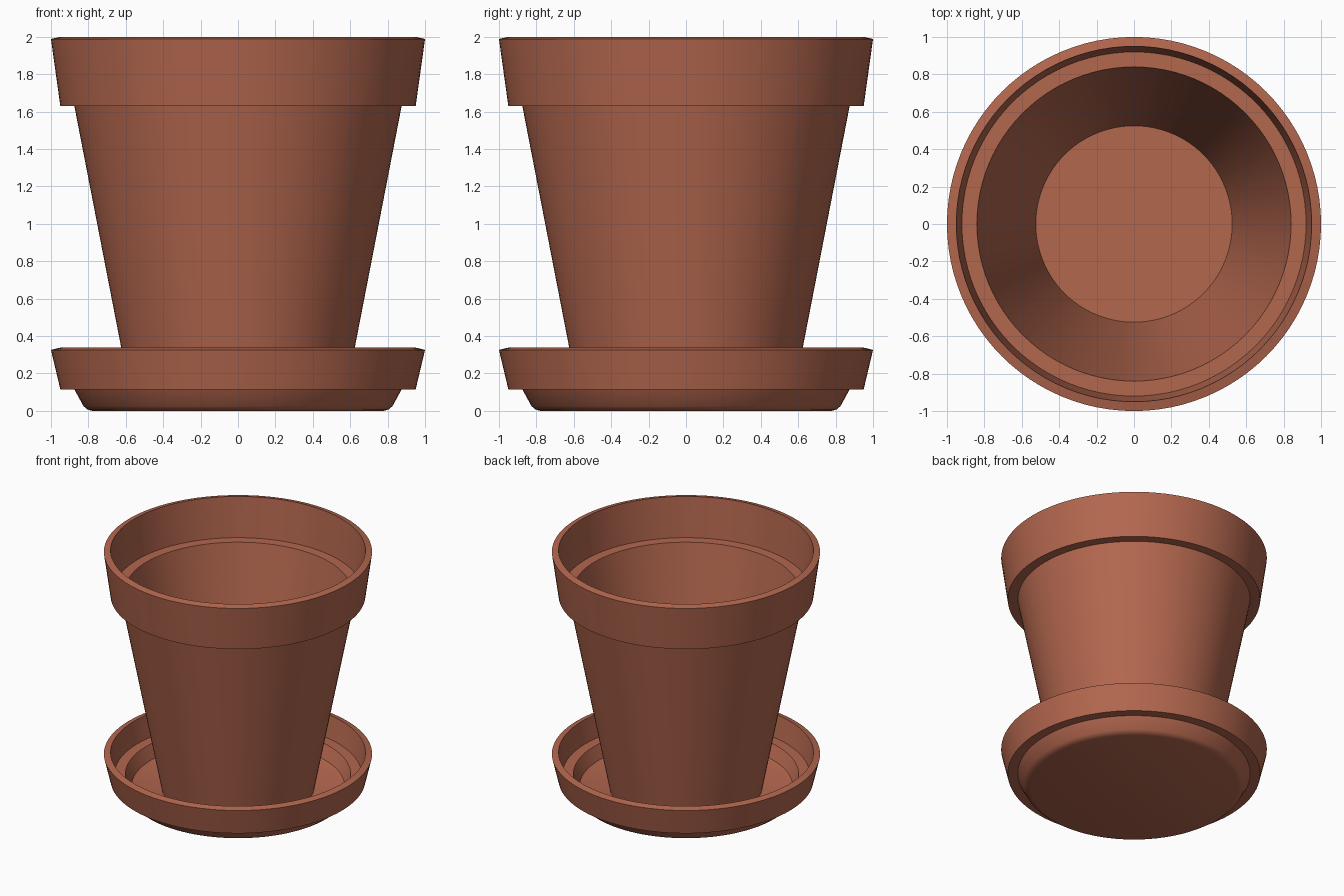
import bpy
import bmesh
import math

SIDES = 96

if "Cube" in bpy.data.objects:
    bpy.data.objects.remove(bpy.data.objects["Cube"])

# One terracotta colour for everything
clay = bpy.data.materials.new("terracotta")
clay.use_nodes = True
colour = (0.45, 0.135, 0.076, 1)
clay.diffuse_color = colour
clay.node_tree.nodes["Principled BSDF"].inputs["Base Color"].default_value = colour


def lathe(name, profile):
    """Turn a closed radius/height profile round the z axis."""
    bm = bmesh.new()
    verts = [bm.verts.new((r, 0, z)) for r, z in profile]
    edges = [bm.edges.new(pair) for pair in zip(verts, verts[1:])]
    bmesh.ops.spin(bm, geom=verts + edges, cent=(0, 0, 0), axis=(0, 0, 1),
                   angle=math.tau, steps=SIDES, use_duplicate=False)
    bmesh.ops.remove_doubles(bm, verts=bm.verts, dist=0.0005)
    bmesh.ops.recalc_face_normals(bm, faces=bm.faces)
    mesh = bpy.data.meshes.new(name)
    bm.to_mesh(mesh)
    bm.free()
    mesh.materials.append(clay)
    obj = bpy.data.objects.new(name, mesh)
    bpy.context.collection.objects.link(obj)
    bpy.ops.object.select_all(action="DESELECT")
    obj.select_set(True)
    bpy.context.view_layer.objects.active = obj
    bpy.ops.object.shade_smooth_by_angle(angle=math.radians(30))
    return obj


def collar(top, bottom):
    """Overhanging rim shared by both parts, from outside to inside."""
    return [(0.875, bottom), (0.95, bottom), (1, top - 0.012),
            (0.95, top), (0.92, bottom + 0.045), (0.84, bottom + 0.045)]


# Saucer: rounded foot, overhanging collar, recessed floor
lathe("saucer",
      [(0, 0), (0.78, 0), (0.806, 0.008), (0.826, 0.025)]
      + collar(0.338, 0.115)
      + [(0.795, 0.06), (0.775, 0.05), (0, 0.05)])

# Pot: tapered body, overhanging collar, hollow inside
lathe("pot",
      [(0, 0.052), (0.569, 0.052)]
      + collar(2, 1.63)
      + [(0.525, 0.1), (0, 0.1)])
